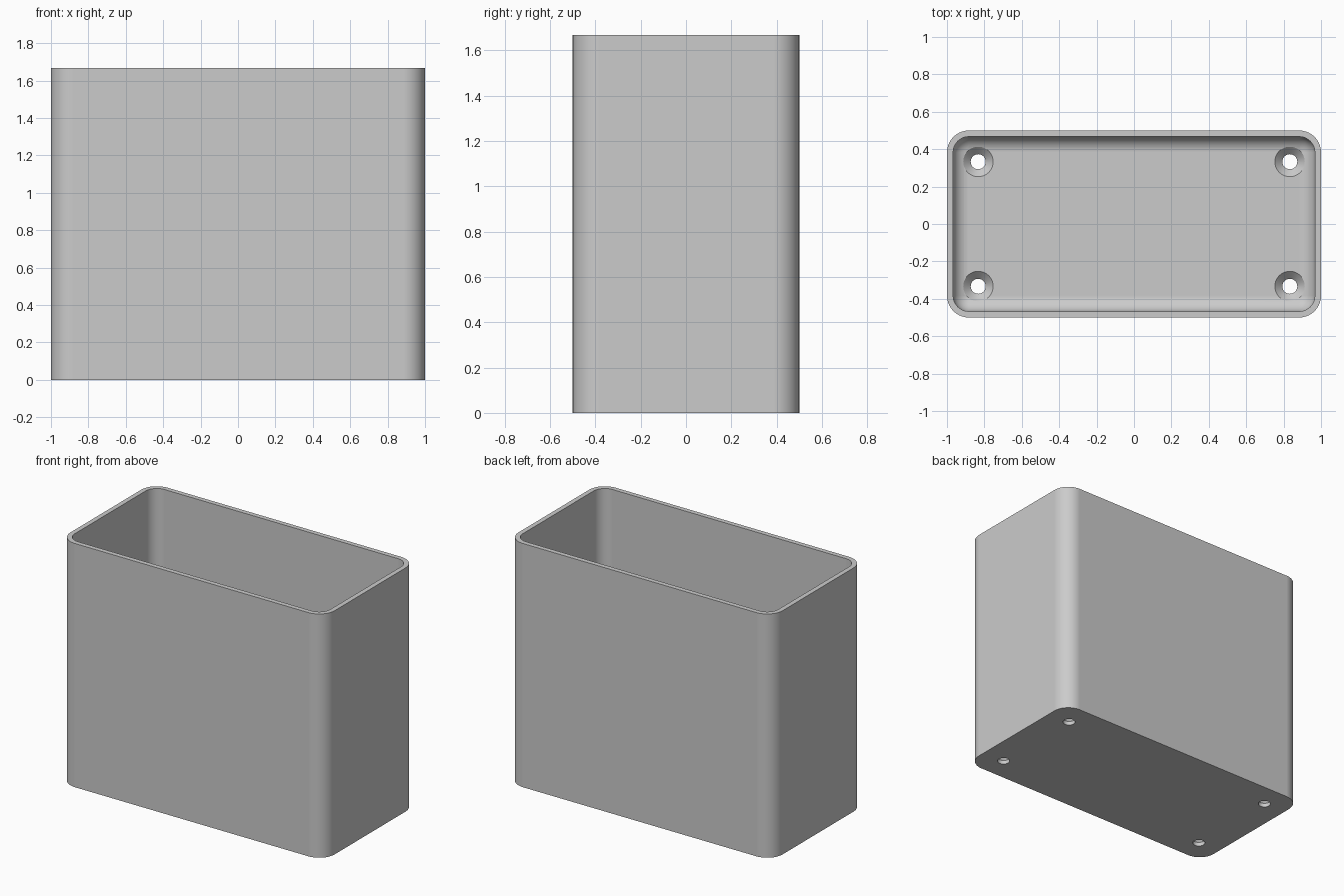
import bpy, bmesh, math

cube = bpy.data.objects.get("Cube")
if cube:
    bpy.data.objects.remove(cube, do_unlink=True)

HEIGHT, WALL, FLOOR = 1.667, 0.033, 0.067
OUTER_R, INNER_R = 0.117, 0.084
STEPS = 10

grey = bpy.data.materials.new("plain grey")
grey.use_nodes = True
colour = (0.6, 0.6, 0.6, 1)
grey.diffuse_color = colour
grey.node_tree.nodes["Principled BSDF"].inputs["Base Color"].default_value = colour


def rounded_loop(bm, inset, radius, z):
    """Ring of vertices round a rounded rectangle."""
    cx, cy = 1 - inset - radius, 0.5 - inset - radius
    verts = []
    for q, (sx, sy) in enumerate([(1, 1), (-1, 1), (-1, -1), (1, -1)]):
        for i in range(STEPS + 1):
            a = (q + i / STEPS) * math.pi / 2
            verts.append(bm.verts.new((sx * cx + radius * math.cos(a),
                                       sy * cy + radius * math.sin(a), z)))
    return verts


def circle_loop(bm, x, y, radius, z, n=48):
    return [bm.verts.new((x + radius * math.cos(i * math.tau / n),
                          y + radius * math.sin(i * math.tau / n), z)) for i in range(n)]


def make_object(name, bm, loops):
    """Skin the loops in order and cap both ends."""
    for a, b in zip(loops, loops[1:]):
        for i in range(len(a)):
            j = (i + 1) % len(a)
            bm.faces.new((a[i], a[j], b[j], b[i]))
    bm.faces.new(loops[0][::-1])
    bm.faces.new(loops[-1])
    bmesh.ops.remove_doubles(bm, verts=bm.verts, dist=1e-4)
    bmesh.ops.recalc_face_normals(bm, faces=bm.faces)
    mesh = bpy.data.meshes.new(name)
    bm.to_mesh(mesh)
    bm.free()
    mesh.materials.append(grey)
    obj = bpy.data.objects.new(name, mesh)
    bpy.context.collection.objects.link(obj)
    return obj


# Open box: outer wall, rim, inner wall, rounded fillet down to the floor
bm = bmesh.new()
loops = [rounded_loop(bm, 0, OUTER_R, 0),
         rounded_loop(bm, 0, OUTER_R, HEIGHT),
         rounded_loop(bm, WALL, INNER_R, HEIGHT)]
for i in range(STEPS + 1):
    a = i / STEPS * math.pi / 2
    inset = INNER_R * (1 - math.cos(a))
    loops.append(rounded_loop(bm, WALL + inset, INNER_R - inset,
                              FLOOR + INNER_R * (1 - math.sin(a))))
box = make_object("open_box", bm, loops)

# Countersunk screw holes through the floor corners
cutters = []
for sx in (-1, 1):
    for sy in (-1, 1):
        bm = bmesh.new()
        profile = [(0.04, -0.1), (0.04, 0.027), (0.08, FLOOR), (0.08, 0.2)]
        rings = [circle_loop(bm, sx * 0.833, sy * 0.333, r, z) for r, z in profile]
        cutter = make_object("screw_hole_cutter", bm, rings)
        cutter.hide_render = True
        mod = box.modifiers.new("screw hole", 'BOOLEAN')
        mod.operation, mod.solver, mod.object = 'DIFFERENCE', 'EXACT', cutter
        cutters.append(cutter)

bpy.ops.object.select_all(action='DESELECT')
box.select_set(True)
bpy.context.view_layer.objects.active = box
for mod in list(box.modifiers):
    bpy.ops.object.modifier_apply(modifier=mod.name)
for cutter in cutters:
    bpy.data.objects.remove(cutter, do_unlink=True)

# Smooth corners, flat walls
bpy.ops.object.shade_smooth_by_angle(angle=math.radians(30))
weighted = box.modifiers.new("flat walls", 'WEIGHTED_NORMAL')
weighted.keep_sharp = True
